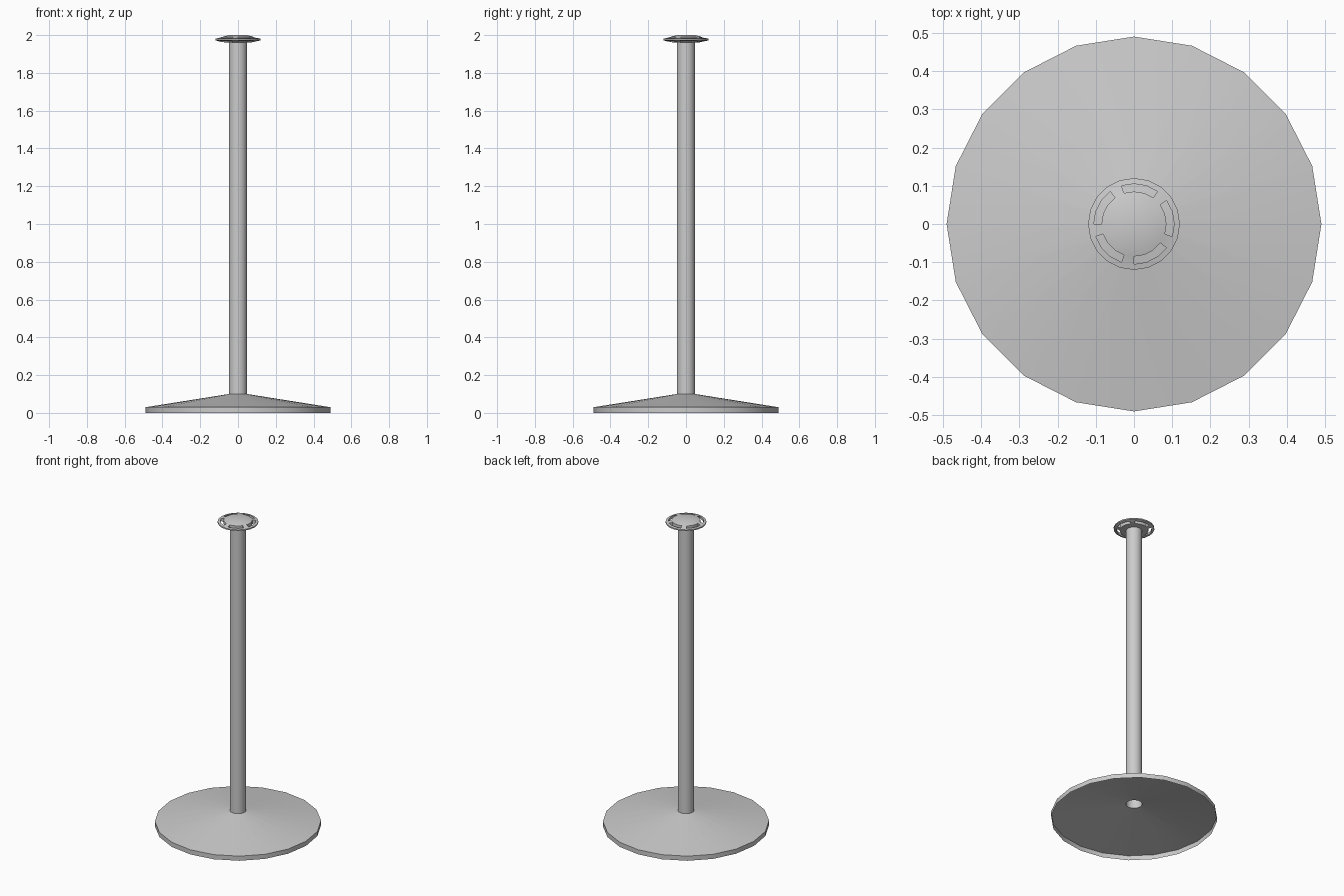
import bpy, bmesh, math

if "Cube" in bpy.data.objects:
    bpy.data.objects.remove(bpy.data.objects["Cube"])

SIDES = 20


def ring(bm, r, z):
    return [bm.verts.new((r * math.cos(2 * math.pi * k / SIDES),
                          r * math.sin(2 * math.pi * k / SIDES), z))
            for k in range(SIDES)]


def strip(bm, a, b, ks=range(SIDES)):
    for k in ks:
        n = (k + 1) % SIDES
        bm.faces.new((a[k], a[n], b[n], b[k]))


def finish(bm, name, recalc=False):
    if recalc:
        bmesh.ops.recalc_face_normals(bm, faces=bm.faces)
    me = bpy.data.meshes.new(name)
    bm.to_mesh(me)
    bm.free()
    ob = bpy.data.objects.new(name, me)
    bpy.context.collection.objects.link(ob)
    bpy.ops.object.select_all(action='DESELECT')
    ob.select_set(True)
    bpy.context.view_layer.objects.active = ob
    bpy.ops.object.shade_smooth_by_angle(angle=math.radians(30))
    return ob


def revolve(name, profile):
    bm = bmesh.new()
    rings = [ring(bm, r, z) for r, z in profile]
    for a, b in zip(rings, rings[1:]):
        strip(bm, a, b)
    return finish(bm, name)


# hollow sheet base: short rim and shallow cone with an open centre
revolve("base", [(0.49, 0.0), (0.49, 0.03), (0.048, 0.10)])

# open tube
revolve("post", [(0.048, 0.10), (0.048, 1.965)])

# slotted cap: closed profile from underside to top, five slots of three segments
bm = bmesh.new()
profile = [(0.048, 1.960), (0.085, 1.963), (0.105, 1.968), (0.12, 1.973),
           (0.12, 1.981), (0.105, 1.984), (0.085, 1.990), (0.048, 2.0)]
rings = [ring(bm, r, z) for r, z in profile]
gaps = [k for k in range(SIDES) if k % 4 == 2]
slots = [k for k in range(SIDES) if k % 4 != 2]
for i, (a, b) in enumerate(zip(rings, rings[1:])):
    strip(bm, a, b, gaps if i in (1, 5) else range(SIDES))
bm.faces.new(rings[-1])
b_in, b_out, t_out, t_in = rings[1], rings[2], rings[5], rings[6]
# slot walls
strip(bm, t_in, b_in, slots)
strip(bm, b_out, t_out, slots)
for g in gaps:
    for k in (g, (g + 1) % SIDES):
        bm.faces.new((b_in[k], b_out[k], t_out[k], t_in[k]))
finish(bm, "slotted_cap", recalc=True)
